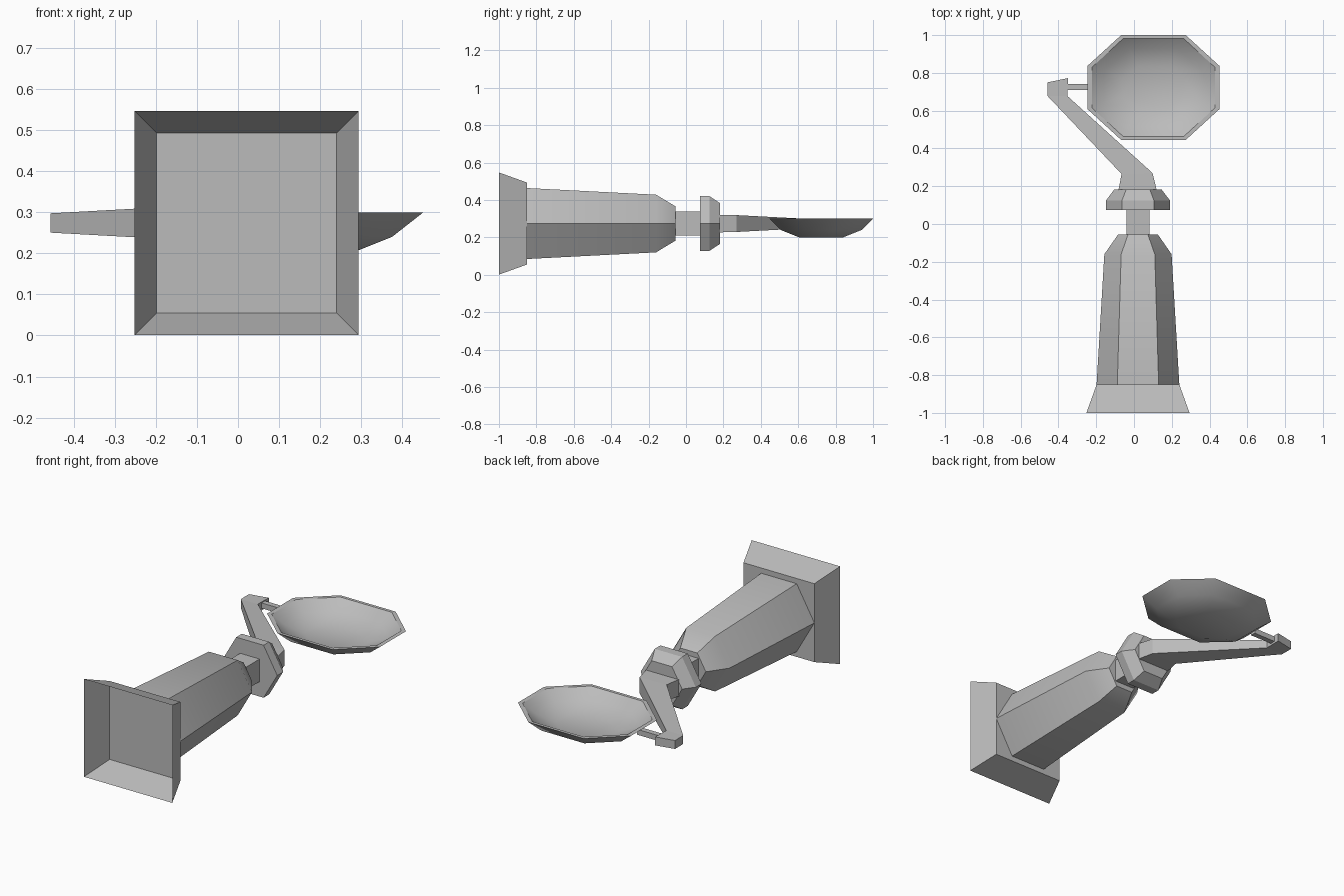
import bpy, math
from mathutils import Vector

if "Cube" in bpy.data.objects:
    bpy.data.objects.remove(bpy.data.objects["Cube"])

CX, CZ = 0.021, 0.274   # axis of the stand

grey = bpy.data.materials.new("light grey")
grey.diffuse_color = (0.5, 0.5, 0.5, 1)
grey.use_nodes = True
grey.node_tree.nodes["Principled BSDF"].inputs["Base Color"].default_value = grey.diffuse_color


def loft(name, rings, start=True, end=True, smooth=False):
    """Skin a list of equal-length point rings, optionally capped."""
    n = len(rings[0])
    verts = [p for r in rings for p in r]
    faces = [(i * n + k, i * n + (k + 1) % n, (i + 1) * n + (k + 1) % n, (i + 1) * n + k)
             for i in range(len(rings) - 1) for k in range(n)]
    if start:
        faces.append(tuple(reversed(range(n))))
    if end:
        faces.append(tuple(range(len(verts) - n, len(verts))))
    me = bpy.data.meshes.new(name)
    me.from_pydata(verts, [], faces)
    me.materials.append(grey)
    ob = bpy.data.objects.new(name, me)
    bpy.context.collection.objects.link(ob)
    if smooth:
        bpy.ops.object.select_all(action='DESELECT')
        ob.select_set(True)
        bpy.context.view_layer.objects.active = ob
        bpy.ops.object.shade_smooth_by_angle(angle=math.radians(35))
    return ob


def hexagon(y, r):
    return [(CX + r * math.cos(-k * math.pi / 3), y, CZ + r * math.sin(-k * math.pi / 3))
            for k in range(6)]


def square(y, h, hz=None):
    hz = hz or h
    return [(CX + a * h, y, CZ + b * hz) for a, b in ((-1, -1), (-1, 1), (1, 1), (1, -1))]


# flared hollow foot, closed at the narrow end
loft("foot", [square(-1, 0.273), square(-0.85, 0.219)], start=False)

# six-sided handle body with tapered shoulder
loft("body", [hexagon(-0.85, 0.219), hexagon(-0.16, 0.178), hexagon(-0.055, 0.105)],
     start=False, smooth=True)

# neck and collar
loft("neck", [square(-0.056, 0.06, 0.063), square(0.08, 0.06, 0.063)])
loft("collar", [hexagon(0.075, 0.169), hexagon(0.125, 0.169), hexagon(0.183, 0.125)])

# bent, thinning arm: left point, right point, half thickness
arm = [((-0.082, 0.18), (0.12, 0.18), 0.047),
       ((-0.066, 0.265), (0.098, 0.27), 0.045),
       ((-0.457, 0.677), (-0.352, 0.677), 0.0235),
       ((-0.457, 0.75), (-0.350, 0.772), 0.0235)]
loft("arm", [[(*l, CZ - h), (*l, CZ + h), (*r, CZ + h), (*r, CZ - h)] for l, r, h in arm])

# pin between arm and dish
loft("pin", [[(x, 0.71, 0.262), (x, 0.74, 0.262), (x, 0.74, 0.292), (x, 0.71, 0.292)]
             for x in (-0.36, -0.215)])


# shallow eight-sided dish: outside from the base up, over the rim, down the inside
def octagon(hx, hy, z):
    a, b = hx * 0.49, hy * 0.415
    pts = [(hx, -b), (hx, b), (a, hy), (-a, hy), (-hx, b), (-hx, -b), (-a, -hy), (a, -hy)]
    return [(0.103 + x, 0.7225 + y, z) for x, y in pts]


profile = [(0.172, 0.117, 0.2), (0.272, 0.217, 0.24), (0.3485, 0.2775, 0.3),
           (0.325, 0.260, 0.3), (0.262, 0.207, 0.252), (0.165, 0.112, 0.214)]
loft("dish", [octagon(*p) for p in profile], smooth=True)
